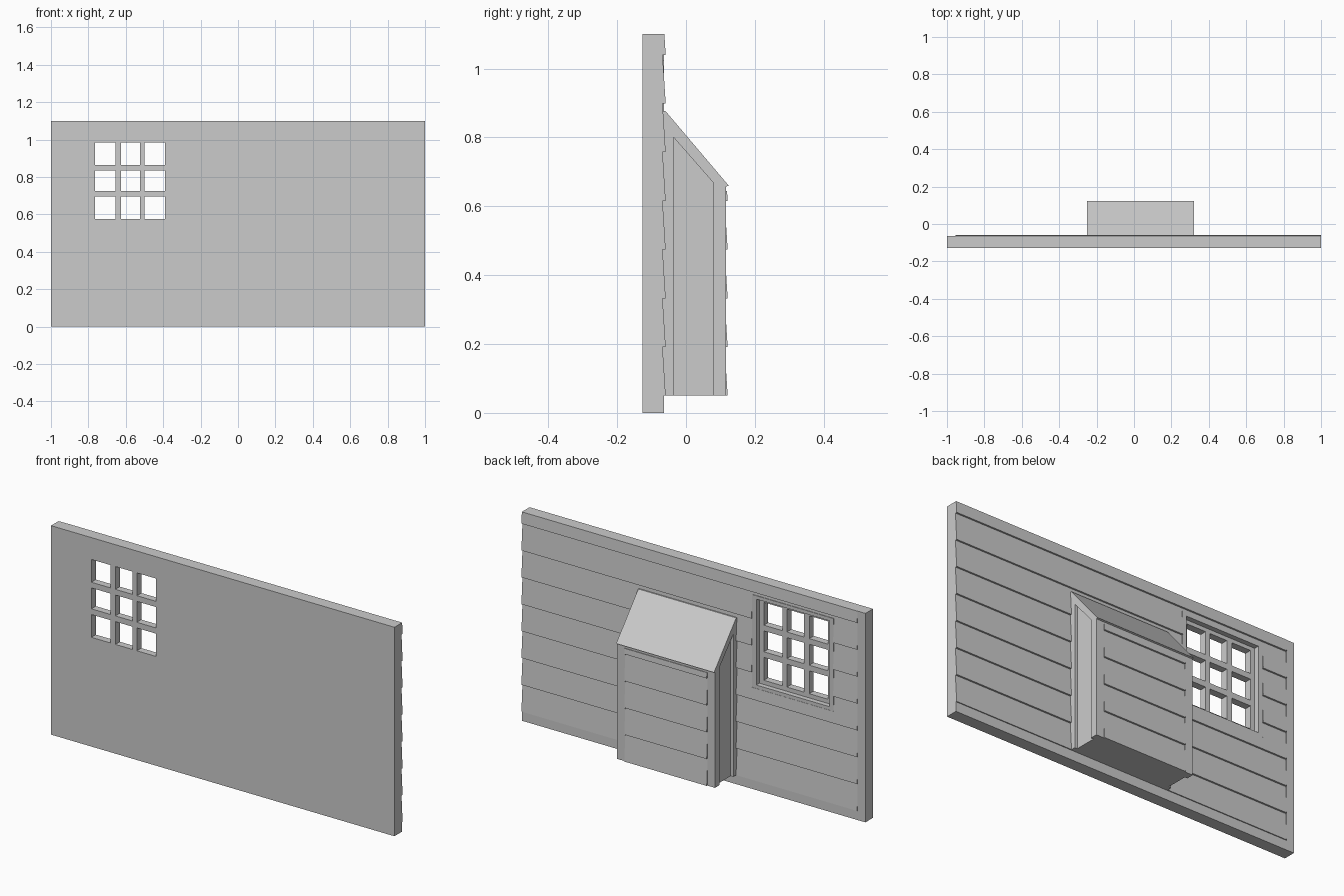
import bpy
import bmesh

if "Cube" in bpy.data.objects:
    bpy.data.objects.remove(bpy.data.objects["Cube"], do_unlink=True)

GREY = bpy.data.materials.new("plain_grey")
GREY.use_nodes = True
GREY.diffuse_color = (0.6, 0.6, 0.6, 1)
GREY.node_tree.nodes["Principled BSDF"].inputs["Base Color"].default_value = (0.6, 0.6, 0.6, 1)

FRONT, CORE, TRIM = -0.127, -0.07, -0.064
TOP, PITCH, START = 1.1, 0.1414, 0.05


def prism(name, profile, x0, x1):
    """Extrude a (y, z) profile along x."""
    bm = bmesh.new()
    face = bm.faces.new([bm.verts.new((x0, y, z)) for y, z in profile])
    side = bmesh.ops.extrude_face_region(bm, geom=[face])["geom"]
    verts = [v for v in side if isinstance(v, bmesh.types.BMVert)]
    bmesh.ops.translate(bm, verts=verts, vec=(x1 - x0, 0, 0))
    bmesh.ops.recalc_face_normals(bm, faces=bm.faces)
    mesh = bpy.data.meshes.new(name)
    bm.to_mesh(mesh)
    bm.free()
    mesh.materials.append(GREY)
    obj = bpy.data.objects.new(name, mesh)
    bpy.context.collection.objects.link(obj)
    return obj


def box(name, x0, x1, y0, y1, z0, z1):
    return prism(name, [(y0, z0), (y1, z0), (y1, z1), (y0, z1)], x0, x1)


def cut(obj, cutter):
    """Subtract the cutter, then discard it."""
    cutter.hide_render = True
    mod = obj.modifiers.new("cut", "BOOLEAN")
    mod.operation, mod.solver, mod.object = "DIFFERENCE", "EXACT", cutter
    bpy.context.view_layer.objects.active = obj
    bpy.ops.object.modifier_apply(modifier=mod.name)
    bpy.data.objects.remove(cutter, do_unlink=True)


def siding(name, x0, x1, trim, top):
    """Lapped boards: each is thick at its lower edge and thin at its upper edge."""
    base, thick, thin = trim - 0.012, trim + 0.005, trim - 0.004
    profile, z = [(base, START)], START
    while z < top:
        end = min(z + PITCH, top)
        back = thick + (thin - thick) * (end - z) / PITCH
        profile += [(thick, z), (back, end)]
        z += PITCH
    return prism(name, profile + [(base, top)], x0, x1)


# Wall slab with a shallow window recess and nine panes
wall = box("wall", -1, 1, FRONT, CORE, 0, TOP)
cut(wall, box("recess_cutter", -0.79, -0.365, -0.09, 0, 0.553, 1.005))
for x0, x1 in [(-0.765, -0.655), (-0.625, -0.525), (-0.5, -0.39)]:
    for z0, z1 in [(0.575, 0.695), (0.725, 0.835), (0.865, 0.985)]:
        cut(wall, box("pane_cutter", x0, x1, -0.2, 0, z0, z1))

# Wall boards, cut around the window
boards = siding("wall_siding", -0.955, 1, TRIM, TOP)
cut(boards, box("window_cutter", -0.815, -0.34, -0.1, 0, 0.535, 1.023))

# Corner board and bottom strip
box("corner_board", -1, -0.955, CORE, TRIM, 0, TOP)
box("bottom_strip", -0.955, 1, CORE, TRIM, 0, START)

# Window trim
frame = box("window_trim", -0.815, -0.34, CORE, TRIM, 0.535, 1.023)
cut(frame, box("trim_cutter", -0.79, -0.365, -0.1, 0, 0.553, 1.005))

# Projecting bay with sloped roof
LEFT, RIGHT, FACE = 0.32, -0.25, 0.116
bay = prism("bay", [(CORE, START), (FACE, START), (FACE, 0.657),
                    (0.124, 0.66), (-0.06, 0.877), (CORE, 0.877)], RIGHT, LEFT)
panel = [(-0.036, 0), (0.078, 0), (0.078, 0.67), (-0.036, 0.8)]
DEPTH = 0.015
for x0, x1 in [(RIGHT - 0.1, RIGHT + DEPTH), (LEFT - DEPTH, LEFT + 0.1)]:
    cut(bay, prism("side_panel_cutter", panel, x0, x1))

# Bay boards between its corner trims
INSET = 0.045
cut(bay, box("bay_face_cutter", RIGHT + INSET, LEFT - INSET, FACE - 0.01, 0.2, 0, 0.645))
siding("bay_siding", RIGHT + INSET, LEFT - INSET, FACE, 0.645)
